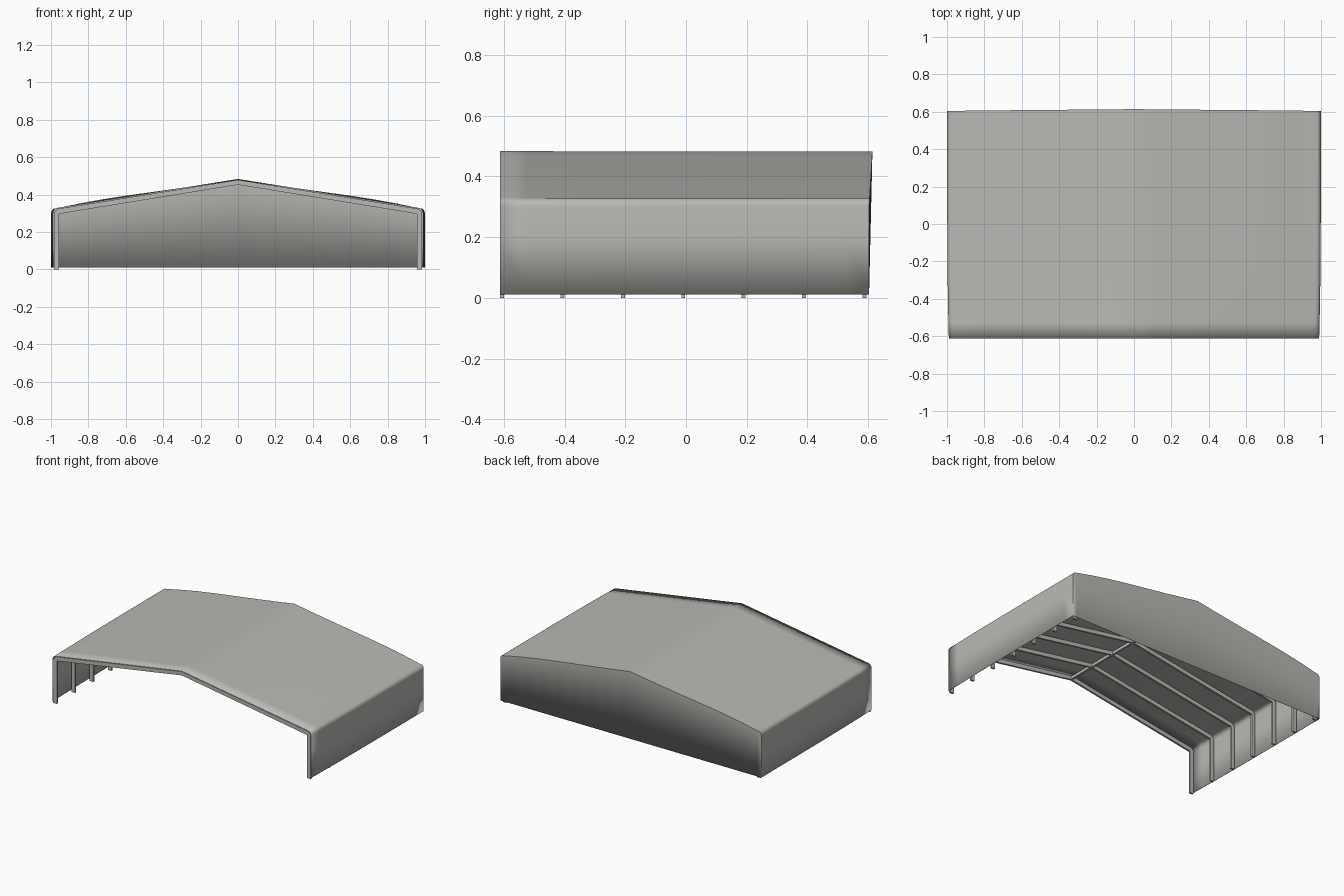
import bpy, bmesh, math

if "Cube" in bpy.data.objects:
    bpy.data.objects.remove(bpy.data.objects["Cube"])

canvas = bpy.data.materials.new("warm_grey")
canvas.diffuse_color = (0.49, 0.485, 0.46, 1)
canvas.use_nodes = True
canvas.node_tree.nodes["Principled BSDF"].inputs["Base Color"].default_value = canvas.diffuse_color

FRONT, BACK = -0.613, 0.603
BASE = 0.01


def finish(name, bm, smooth=False):
    bmesh.ops.recalc_face_normals(bm, faces=bm.faces)
    mesh = bpy.data.meshes.new(name)
    bm.to_mesh(mesh)
    bm.free()
    mesh.materials.append(canvas)
    ob = bpy.data.objects.new(name, mesh)
    bpy.context.collection.objects.link(ob)
    if smooth:
        bpy.ops.object.select_all(action='DESELECT')
        ob.select_set(True)
        bpy.context.view_layer.objects.active = ob
        bpy.ops.object.shade_smooth_by_angle(angle=math.radians(30))
    return ob


def cover_profile(swell):
    """Half section from ridge to foot; swell 0..1 is how far the cloth fills out."""
    side = 0.990 + 0.009 * swell
    r = 0.028
    pts = []
    for i in range(9):
        s = i / 8
        x = s * (side - r)
        z = 0.484 - 0.003 * swell - 0.154 * s
        pts.append((x, z + 0.009 * swell * math.sin(math.pi * s ** 2)))
    for i in range(1, 6):
        a = math.radians(80 - 80 * i / 5)
        pts.append((side - r + r * math.cos(a), 0.301 + r * math.sin(a)))
    pts += [(side, 0.2), (side, BASE)]
    return pts


# Cloth cover: roof and side walls lofted from front to back
bm = bmesh.new()
rings = []
N = 14
for j in range(N + 1):
    t = j / N
    half = cover_profile(min(1, 1 - (1 - t) ** 4))
    full = [(-x, z) for x, z in reversed(half[1:])] + half
    ring = []
    for x, z in full:
        y = FRONT + t * (BACK - FRONT)
        if j == N:  # the back edge leans out toward the ridge
            y += 0.011 * max(0, min(1, (z - 0.3) / 0.18))
        ring.append(bm.verts.new((x, y, z)))
    rings.append(ring)
for a, b in zip(rings, rings[1:]):
    for i in range(len(a) - 1):
        bm.faces.new((a[i], a[i + 1], b[i + 1], b[i]))

# Back wall: vertical strips under the back edge
last = rings[-1]
feet = {i: bm.verts.new((v.co.x, BACK, BASE))
        for i, v in enumerate(last) if 7 <= i <= len(last) - 8}
for i in range(7, len(last) - 8):
    bm.faces.new((last[i], last[i + 1], feet[i + 1], feet[i]))
bm.faces.new(last[:8] + [feet[7]])
bm.faces.new(last[-8:] + [feet[len(last) - 8]])
cover = finish("cloth_cover", bm, True)
mod = cover.modifiers.new("cloth_thickness", 'SOLIDIFY')
mod.thickness = 0.002

# Seven portal frames
outer = [(0.985, 0), (0.985, 0.305), (0.966, 0.324), (0, 0.479)]
inner = [(0, 0.453), (0.958, 0.297), (0.958, 0)]
outline = outer + [(-x, z) for x, z in reversed(outer[:-1])]
outline += [(-x, z) for x, z in reversed(inner[1:])] + [(x, z) for x, z in inner]
for k in range(7):
    y = -0.609 + k * 0.199
    bm = bmesh.new()
    front = [bm.verts.new((x, y - 0.0065 + 0.003, z)) for x, z in outline]
    back = [bm.verts.new((x, y + 0.0065 + 0.003, z)) for x, z in outline]
    n = len(outline)
    for i in range(n):
        bm.faces.new((front[i], front[(i + 1) % n], back[(i + 1) % n], back[i]))
    # both flat sides, as quads between the outer and the inner line
    for i in range(6):
        lo = n - 1 - max(0, i - 1)
        hi = n - 1 - min(4, i)
        if i == 0:
            lo = hi = None
    pairs = [(0, 6), (1, 5), (2, 5), (3, 4)]
    m = len(outer)
    o_right = list(range(m))
    in_right = {"ridge": n - 3, "eave": n - 2, "foot": n - 1}
    o_left = list(range(2 * m - 2, m - 2, -1))
    in_left = {"ridge": n - 3, "eave": n - 4, "foot": n - 5}
    for ring in (front, back):
        for o, q in ((o_right, in_right), (o_left, in_left)):
            bm.faces.new([ring[i] for i in (o[0], o[1], q["eave"], q["foot"])])
            bm.faces.new([ring[i] for i in (o[1], o[2], q["eave"])])
            bm.faces.new([ring[i] for i in (o[2], o[3], q["ridge"], q["eave"])])
    finish(f"portal_frame_{k + 1}", bm)

# Ridge beam
bm = bmesh.new()
bmesh.ops.create_cube(bm, size=1)
for v in bm.verts:
    v.co = (v.co.x * 0.014, v.co.y * 1.2 - 0.009, v.co.z * 0.02 + 0.465)
finish("ridge_beam", bm)
